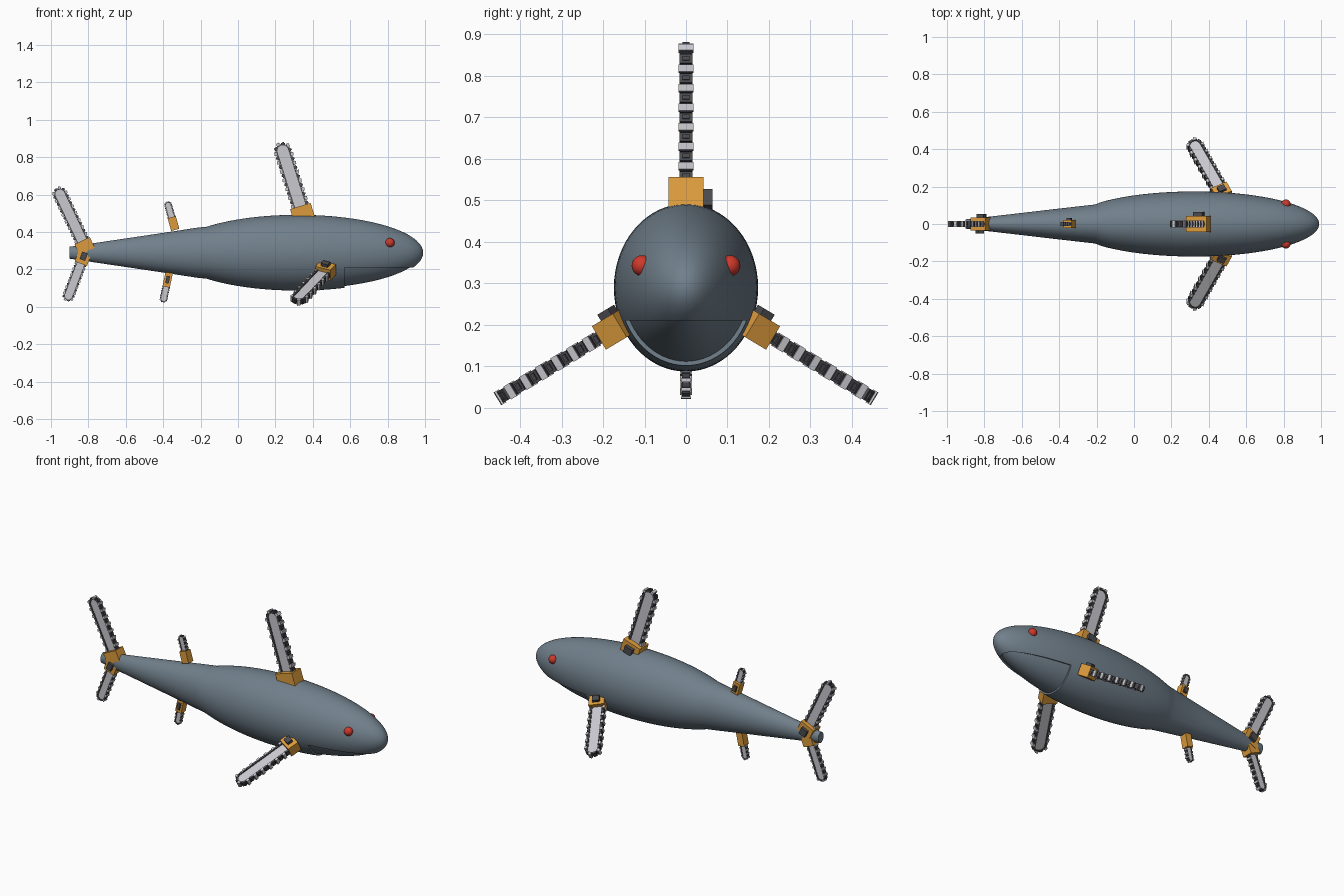
import bpy, bmesh, math
from mathutils import Matrix, Vector

if "Cube" in bpy.data.objects:
    bpy.data.objects.remove(bpy.data.objects["Cube"])


def mat(name, r, g, b):
    m = bpy.data.materials.new(name)
    m.diffuse_color = (r, g, b, 1)
    m.use_nodes = True
    m.node_tree.nodes["Principled BSDF"].inputs["Base Color"].default_value = m.diffuse_color
    return m


SKIN = mat("slate_skin", .165, .215, .26)
ORANGE = mat("orange_casing", .72, .33, .045)
STEEL = mat("light_steel", .58, .58, .62)
DARK = mat("dark_metal", .07, .07, .078)
RED = mat("red_eye", .62, .04, .025)
MID_Z = .289


def finish(name, bm, mats, matrix=Matrix(), smooth=False):
    bmesh.ops.recalc_face_normals(bm, faces=bm.faces)
    me = bpy.data.meshes.new(name)
    bm.to_mesh(me)
    bm.free()
    for m in mats:
        me.materials.append(m)
    ob = bpy.data.objects.new(name, me)
    bpy.context.collection.objects.link(ob)
    ob.matrix_world = matrix
    if smooth:
        bpy.ops.object.select_all(action='DESELECT')
        ob.select_set(True)
        bpy.context.view_layer.objects.active = ob
        bpy.ops.object.shade_smooth_by_angle(angle=math.radians(35))
    return ob


def add_box(bm, size, matrix=Matrix(), index=0):
    r = bmesh.ops.create_cube(bm, size=1, matrix=matrix @ Matrix.Diagonal((*size, 1)))
    for f in {f for v in r['verts'] for f in v.link_faces}:
        f.material_index = index


# Body: tapered tail running into an ellipsoid
def build_body():
    bm = bmesh.new()
    stations = [(-.9, .025, .032), (-.67, .051, .066), (-.44, .078, .1), (-.21, .104, .135)]
    t0 = math.asin((-.17 - .32) / .67)
    for i in range(40):
        t = t0 + (math.radians(89) - t0) * i / 39
        stations.append((.32 + .67 * math.sin(t), .174 * math.cos(t), .2025 * math.cos(t)))
    n = 64
    rings = [[bm.verts.new((x, ry * math.cos(2 * math.pi * k / n), MID_Z + rz * math.sin(2 * math.pi * k / n)))
              for k in range(n)] for x, ry, rz in stations]
    for a, b in zip(rings, rings[1:]):
        for k in range(n):
            bm.faces.new((a[k], a[(k + 1) % n], b[(k + 1) % n], b[k]))
    bm.faces.new(rings[0])
    bm.faces.new(rings[-1])
    bmesh.ops.recalc_face_normals(bm, faces=bm.faces)
    # Mouth: cut along two planes and sink the lower jaw
    for co, no in (((.57, 0, 0), (1, 0, 0)), ((0, 0, .21), (0, 0, 1))):
        bmesh.ops.bisect_plane(bm, geom=bm.verts[:] + bm.edges[:] + bm.faces[:],
                               plane_co=co, plane_no=no, dist=1e-5)
    jaw = [f for f in bm.faces if f.calc_center_median().x > .57 and f.calc_center_median().z < .21]
    bmesh.ops.inset_region(bm, faces=jaw, thickness=.001, depth=-.01, use_even_offset=True)
    finish("body", bm, [SKIN], smooth=True)


# Chainsaw fin: casing at the origin, guide bar and chain along local +z
def saw(name, loc, roll, lean, length, width, thick, casing, side=1):
    M = (Matrix.Translation(loc) @ Matrix.Rotation(math.radians(roll), 4, 'X')
         @ Matrix.Rotation(math.radians(-lean), 4, 'Y'))
    bm = bmesh.new()
    add_box(bm, casing)
    finish(name + "_casing", bm, [ORANGE], M)

    bm = bmesh.new()
    cx, cy, cz = casing
    add_box(bm, (cx * .45, cy * .27, cz * .5), Matrix.Translation((0, side * cy * .62, 0)))
    finish(name + "_motor", bm, [DARK], M)

    # Guide bar with a round tip
    r = width * .36
    top = length - width / 2
    outline = [(-r, 0), (r, 0)]
    outline += [(r * math.cos(math.pi * i / 12), top + r * math.sin(math.pi * i / 12)) for i in range(13)]
    bm = bmesh.new()
    f = bm.faces.new([bm.verts.new((x, -thick * .28, z)) for x, z in outline])
    ext = bmesh.ops.extrude_face_region(bm, geom=[f])
    bmesh.ops.translate(bm, vec=(0, thick * .56, 0),
                        verts=[v for v in ext['geom'] if isinstance(v, bmesh.types.BMVert)])
    finish(name + "_bar", bm, [STEEL], M)

    # Chain: dark links with a bright cutter on every second one
    h = width * .15
    rc = r + h * .25
    start = cz * .45
    straight = top - start
    total = 2 * straight + math.pi * rc
    count = 2 * round(total / (width * .28) / 2)
    pitch = total / count
    bm = bmesh.new()
    for i in range(count):
        s = (i + .5) * pitch
        if s < straight:
            x, z, a = rc, start + s, 0
        elif s < straight + math.pi * rc:
            a = (s - straight) / rc
            x, z = rc * math.cos(a), top + rc * math.sin(a)
        else:
            x, z, a = -rc, start + total - s, math.pi
        L = Matrix.Translation((x, 0, z)) @ Matrix.Rotation(-a, 4, 'Y')
        add_box(bm, (h, thick * .85, pitch * .9), L)
        if i % 2:
            add_box(bm, (h, thick, pitch * .7), L @ Matrix.Translation((h * .5, 0, 0))
                    @ Matrix.Rotation(.2, 4, 'Y'), 1)
        else:
            add_box(bm, (h * .5, thick * .5, pitch * .4), L @ Matrix.Translation((h * .6, 0, 0)))
    finish(name + "_chain", bm, [DARK, STEEL], M)


build_body()

saw("dorsal_fin", (.345, 0, .50), 0, 17.5, .395, .09, .036, (.115, .084, .08))
for s, label in ((1, "left"), (-1, "right")):
    saw(label + "_side_fin", (.468, s * .168, .193), -s * 121, 26, .362, .085, .036,
        (.09, .066, .065), side=-s)
saw("rear_dorsal_fin", (-.345, 0, .445), 0, 16, .122, .04, .024, (.045, .044, .07))
saw("belly_fin", (-.376, 0, .145), 180, 12, .124, .04, .024, (.04, .044, .08))
saw("upper_tail_fin", (-.815, 0, .315), 0, 25.5, .355, .075, .032, (.09, .07, .085))
saw("lower_tail_fin", (-.825, 0, .27), 180, 21, .256, .06, .03, (.07, .066, .085))

# Eyes
for s, label in ((1, "left"), (-1, "right")):
    bm = bmesh.new()
    bmesh.ops.create_uvsphere(bm, u_segments=24, v_segments=12, radius=.025)
    finish(label + "_eye", bm, [RED], Matrix.Translation((.812, s * .106, .342)), smooth=True)
